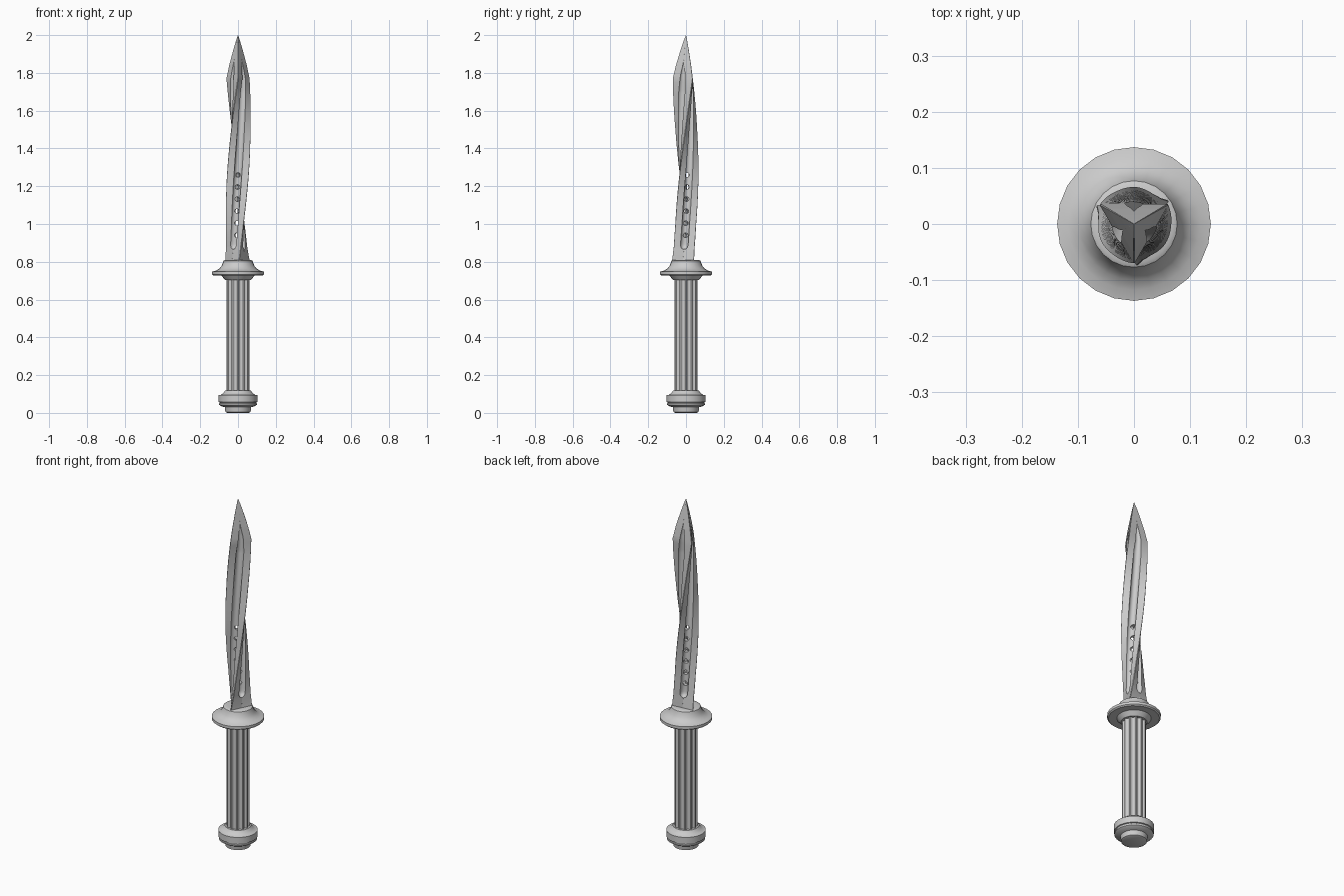
import bpy, bmesh, math
from mathutils import Vector, Matrix

if "Cube" in bpy.data.objects:
    bpy.data.objects.remove(bpy.data.objects["Cube"])


def make_object(name, bm, smooth=True):
    bmesh.ops.recalc_face_normals(bm, faces=bm.faces)
    mesh = bpy.data.meshes.new(name)
    bm.to_mesh(mesh)
    bm.free()
    ob = bpy.data.objects.new(name, mesh)
    bpy.context.collection.objects.link(ob)
    if smooth:
        shade(ob)
    return ob


def shade(ob):
    bpy.ops.object.select_all(action='DESELECT')
    bpy.context.view_layer.objects.active = ob
    ob.select_set(True)
    bpy.ops.object.shade_smooth_by_angle(angle=math.radians(32))


def loft(name, rings, smooth=True):
    """Skin a list of equal-length point rings and cap both ends."""
    bm = bmesh.new()
    rows = [[bm.verts.new(p) for p in ring] for ring in rings]
    n = len(rows[0])
    for a, b in zip(rows, rows[1:]):
        for i in range(n):
            j = (i + 1) % n
            bm.faces.new((a[i], a[j], b[j], b[i]))
    bm.faces.new(rows[0][::-1])
    bm.faces.new(rows[-1])
    return make_object(name, bm, smooth)


def lathe(name, profile, sides):
    turn = [2 * math.pi * i / sides for i in range(sides)]
    return loft(name, [[(r * math.cos(a), r * math.sin(a), z) for a in turn] for r, z in profile])


def interp(table, z):
    for (z0, v0), (z1, v1) in zip(table, table[1:]):
        if z <= z1:
            return v0 + (v1 - v0) * (z - z0) / (z1 - z0)
    return table[-1][1]


# Pommel and guard: turned profiles
lathe("pommel", [(0.058, 0), (0.066, 0.004), (0.07, 0.03), (0.09, 0.036), (0.1, 0.043),
                 (0.1, 0.05), (0.097, 0.052), (0.097, 0.056), (0.103, 0.058), (0.103, 0.094),
                 (0.09, 0.096), (0.076, 0.107), (0.068, 0.118), (0.05, 0.118)], 32)
lathe("guard", [(0.05, 0.703), (0.068, 0.703), (0.078, 0.715), (0.088, 0.727), (0.13, 0.727),
                (0.137, 0.733), (0.137, 0.748), (0.118, 0.753), (0.1, 0.763), (0.088, 0.777),
                (0.08, 0.795), (0.077, 0.805), (0.07, 0.809), (0.05, 0.809)], 24)

# Grip with rounded vertical grooves
GROOVES, STEPS = 12, 10
grip = []
for i in range(GROOVES * STEPS):
    u = (i % STEPS) / STEPS * 2 - 1
    r = 0.061 - (0.010 * math.sqrt(1 - (u / 0.62) ** 2) if abs(u) < 0.62 else 0)
    a = 2 * math.pi * i / (GROOVES * STEPS)
    grip.append((r * math.cos(a), r * math.sin(a)))
loft("grip", [[(x, y, z) for x, y in grip] for z in (0.108, 0.712)])

# Blade: twisted three-edged section with a fuller in each side
RADIUS = [(0.79, 0.078), (0.82, 0.074), (0.88, 0.068), (1.0, 0.065), (1.25, 0.068),
          (1.5, 0.068), (1.77, 0.072), (1.84, 0.055), (1.92, 0.030), (1.97, 0.0125), (2.0, 0.0005)]
FULLER = [(0.866, 0.0), (0.869, 0.5), (0.875, 0.78), (0.882, 0.93), (0.892, 1.0),
          (1.70, 0.95), (1.80, 0.6), (1.87, 0.0)]


def twist(z):
    return math.radians(-90 + 120 * (min(z, 1.77) - 1.77))


def section(z):
    r = interp(RADIUS, z)
    inner, half = r * 0.5, r * 0.866
    f = max(interp(FULLER, z) if z > 0.866 else 0, 0.01)
    w, depth = f * 0.36, f * r * 0.33
    groove = [(w * math.sin(k * math.pi / 12), depth * math.cos(k * math.pi / 12)) for k in range(-6, 7)]
    line = [(-0.96, 0)] + groove + [(0.96, 0)]
    pts = []
    for k in range(3):
        a = twist(z) + math.radians(60 + 120 * k)
        n = Vector((math.cos(a), math.sin(a), 0))
        s = Vector((-n.y, n.x, 0))
        pts += [n * (inner - d) + s * (t * half) + Vector((0, 0, z)) for t, d in line]
    return pts


levels = sorted({round(0.79 + 0.02 * i, 3) for i in range(60)}
                | {z for z, _ in RADIUS} | {z for z, _ in FULLER})
blade = loft("blade", [section(z) for z in levels], False)

# Six drilled holes along each fuller
for k in range(3):
    bm = bmesh.new()
    for i in range(6):
        z = 0.94 + 0.064 * i
        a = twist(z) + math.radians(60 + 120 * k)
        d = Vector((math.cos(a), math.sin(a), 0))
        m = Matrix.Translation(d * 0.018 + Vector((0, 0, z))) @ d.to_track_quat('Z', 'Y').to_matrix().to_4x4()
        bmesh.ops.create_cone(bm, cap_ends=True, segments=14, radius1=0.0125, radius2=0.0125,
                              depth=0.06, matrix=m)
    cutter = make_object("hole_cutter", bm, False)
    cutter.hide_render = True
    mod = blade.modifiers.new("holes", 'BOOLEAN')
    mod.operation, mod.solver, mod.object = 'DIFFERENCE', 'EXACT', cutter
    bpy.context.view_layer.objects.active = blade
    bpy.ops.object.modifier_apply(modifier=mod.name)
    bpy.data.objects.remove(cutter)
shade(blade)
